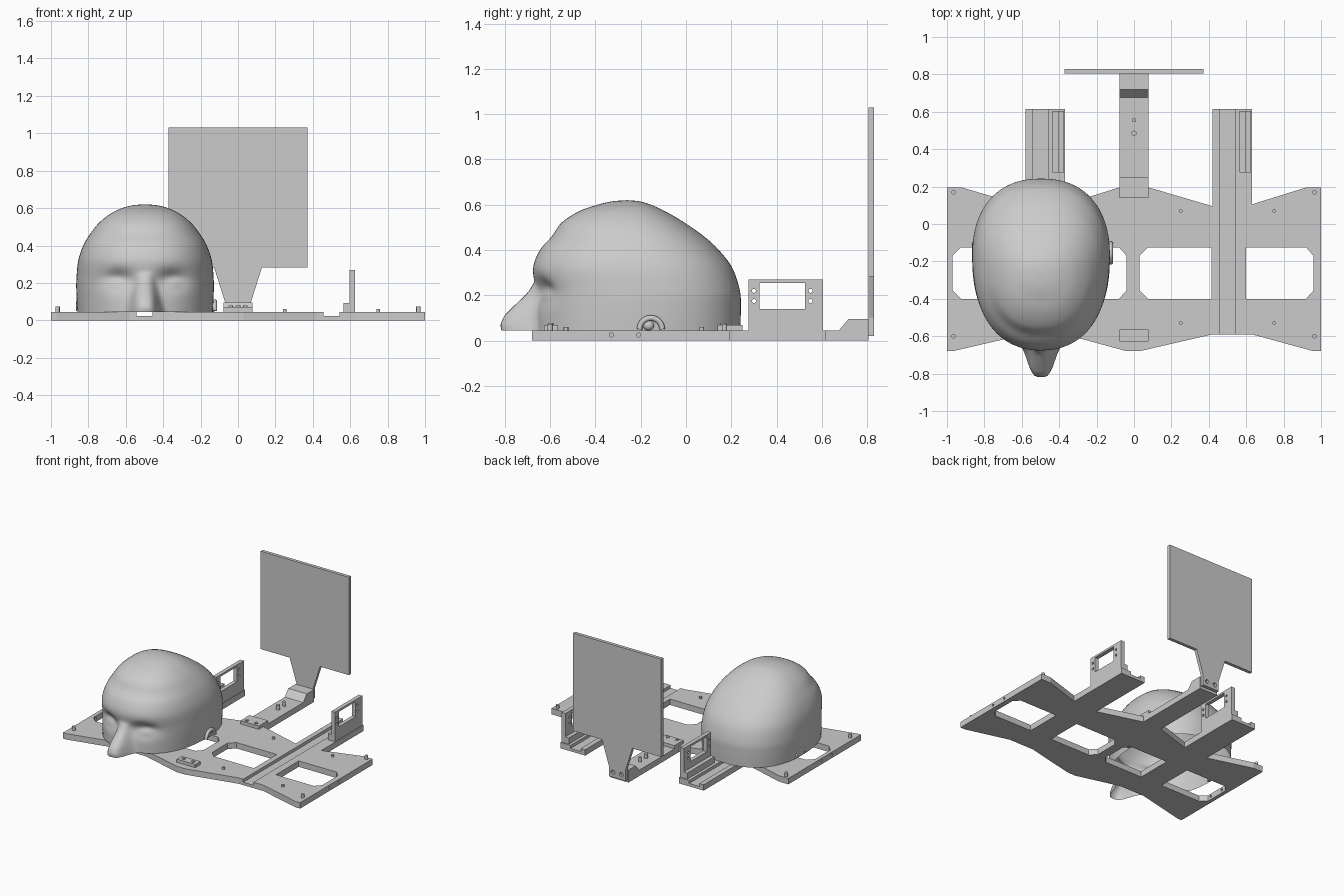
import bpy, bmesh, math
from mathutils import Matrix

if "Cube" in bpy.data.objects:
    bpy.data.objects.remove(bpy.data.objects["Cube"])


def to_object(name, bm):
    bmesh.ops.recalc_face_normals(bm, faces=bm.faces)
    me = bpy.data.meshes.new(name)
    bm.to_mesh(me)
    bm.free()
    ob = bpy.data.objects.new(name, me)
    bpy.context.collection.objects.link(ob)
    return ob


def prism(name, pts, axis, a, b):
    """Extrude a 2D outline along an axis from a to b."""
    put = {'x': lambda u, v, t: (t, u, v),
           'y': lambda u, v, t: (u, t, v),
           'z': lambda u, v, t: (u, v, t)}[axis]
    bm = bmesh.new()
    lo = [bm.verts.new(put(u, v, a)) for u, v in pts]
    hi = [bm.verts.new(put(u, v, b)) for u, v in pts]
    bm.faces.new(lo)
    bm.faces.new(hi)
    n = len(pts)
    for i in range(n):
        j = (i + 1) % n
        bm.faces.new((lo[i], lo[j], hi[j], hi[i]))
    return to_object(name, bm)


def rect(u0, v0, u1, v1):
    return [(u0, v0), (u1, v0), (u1, v1), (u0, v1)]


def disc(u, v, r, n=20):
    return [(u + r * math.cos(2 * math.pi * i / n), v + r * math.sin(2 * math.pi * i / n)) for i in range(n)]


def cut(ob, cutters):
    for c in cutters:
        m = ob.modifiers.new("cut", 'BOOLEAN')
        m.operation, m.solver, m.object = 'DIFFERENCE', 'EXACT', c
        bpy.context.view_layer.objects.active = ob
        bpy.ops.object.modifier_apply(modifier=m.name)
        bpy.data.objects.remove(c)


def smooth(ob, angle):
    bpy.ops.object.select_all(action='DESELECT')
    ob.select_set(True)
    bpy.context.view_layer.objects.active = ob
    bpy.ops.object.shade_smooth_by_angle(angle=math.radians(angle))


# base plate: two identical modules side by side, each with a rear rail
T = 0.045
top = [(0, .195), (.08, .195), (.42, .095), (.42, .615), (.63, .615), (.63, .105), (.92, .195)]
bottom = [(1, -.68), (.96, -.68), (.63, -.59), (.42, -.59), (.03, -.68)]
outline = [(x + d, y) for d in (-1, 0) for x, y in top] + [(1, .195)]
outline += [(x + d, y) for d in (0, -1) for x, y in bottom] + [(-1, -.68)]
plate = prism("base_plate", outline, 'z', 0, T)
cutters = []
for d in (-1, 0):
    inner = [(.03, -.17), (.075, -.125), (.415, -.125), (.415, -.4), (.075, -.4), (.03, -.355)]
    outer = [(.6, -.125), (.92, -.125), (.96, -.17), (.96, -.355), (.92, -.4), (.6, -.4)]
    for w in (inner, outer):
        cutters.append(prism("window_cut", [(x + d, y) for x, y in w], 'z', -.1, .2))
    cutters.append(prism("groove_cut", rect(.457 + d, .022, .543 + d, .2), 'y', -.8, .8))
for y in (-.33, -.21):
    for x in (-1, 1):
        cutters.append(prism("side_hole_cut", disc(y, .025, .009), 'x', x - .03, x + .03))
cut(plate, cutters)

# upright brackets on the rails
for d, side in ((-1, "left"), (0, "right")):
    br = prism("bracket_" + side, rect(.275, T, .605, .27), 'x', .595 + d, .625 + d)
    holes = [prism("opening_cut", rect(.325, .14, .525, .255), 'x', d, d + 1)]
    for y in (.3, .55):
        for z in (.175, .22):
            holes.append(prism("hole_cut", disc(y, z, .009), 'x', d, d + 1))
    cut(br, holes)
    prism("bracket_foot_" + side, rect(.565 + d, T, .595 + d, .092), 'y', .275, .605)

# pegs and screws
pegs = [(sx * x, y, .06, .01) for sx in (-1, 1) for x in (.25, .75) for y in (.07, -.53)]
pegs += [(sx * .965, y, .073, .012) for sx in (-1, 1) for y in (.17, -.6)]
pegs += [(sx * .04, y, .078, .012) for sx in (-1, 1) for y in (.165, -.597)]
pegs += [(0, .485, .08, .014), (0, .555, .08, .011)]
for x, y, z, r in pegs:
    smooth(prism("peg", disc(x, y, r, 16), 'z', T - .01, z), 40)

# front pad, rear arm and upright panel
prism("front_pad", rect(-.078, -.627, .078, -.565), 'z', T, .07)
arm = [(.14, T), (.14, .07), (.25, .07), (.25, T), (.675, T), (.718, .095),
       (.805, .095), (.805, 0), (.195, 0), (.195, T)]
prism("rear_arm", arm, 'x', -.078, .078)
half = [(.07, .02), (.07, .1), (.128, .283), (.372, .283), (.372, 1.03)]
panel = prism("upright_panel", half + [(-x, z) for x, z in reversed(half)], 'y', .805, .83)
cut(panel, [prism("hole_cut", disc(x, .058, .016), 'y', .812, .9) for x in (-.035, .035)])

# head shell: horizontal rings (height, front, back, half width), open underneath
CX = -.497
rows = [(.045, -.665, .24, .362), (.14, -.665, .242, .367), (.22, -.665, .238, .367),
        (.32, -.675, .205, .357), (.40, -.645, .145, .33), (.46, -.593, .08, .295),
        (.52, -.55, -.005, .247), (.57, -.475, -.09, .185), (.60, -.39, -.155, .122),
        (.615, -.325, -.205, .065), (.62, -.262, -.258, .002)]


def spline(i, t):
    p = [rows[min(max(i + k, 0), len(rows) - 1)] for k in (-1, 0, 1, 2)]
    return [.5 * (2 * b + (c - a) * t + (2 * a - 5 * b + 4 * c - d) * t * t
                  + (3 * b - a - 3 * c + d) * t ** 3) for a, b, c, d in zip(*p)]


def lerp_table(z, tab):
    for (z0, h0), (z1, h1) in zip(tab, tab[1:]):
        if z <= z1:
            t = max(0, (z - z0) / (z1 - z0))
            return h0 + (h1 - h0) * t
    return tab[-1][1]


def face_relief(x, z):
    """Forward push: nose out, eye sockets in, eyeballs slightly out."""
    g = lambda u, s: math.exp(-(u / s) ** 2)
    ax = abs(x)
    h = lerp_table(z, [(.045, .15), (.07, .155), (.11, .138), (.21, .038), (.26, 0)])
    nw = max(.03, .08 - .21 * (z - .045))
    nose = h * math.exp(-(ax / nw) ** 4)
    socket = .05 * g(ax - .145, .075) * g(z - .215, .05)
    eye = .024 * g(ax - .15, .05) * g(z - .2, .03)
    return nose - socket + eye


SEG, SUB, N = 192, 8, 2.3
bm = bmesh.new()
rings = []
for i in range(len(rows) - 1):
    for k in range(SUB + (i == len(rows) - 2)):
        z, yf, yb, w = spline(i, k / SUB)
        yc = yf + (yb - yf) * .54
        ring = []
        for s in range(SEG):
            a = 2 * math.pi * s / SEG
            c, sn = math.cos(a), math.sin(a)
            x = w * math.copysign(abs(c) ** (2 / N), c)
            v = math.copysign(abs(sn) ** (2 / N), sn)
            y = yc + v * ((yb - yc) if v > 0 else (yc - yf))
            if v < 0:
                y -= face_relief(x, z) * min(1, -v * 2)
            ring.append(bm.verts.new((CX + x, y, z)))
        rings.append(ring)
for r0, r1 in zip(rings, rings[1:]):
    for s in range(SEG):
        t = (s + 1) % SEG
        bm.faces.new((r0[s], r0[t], r1[t], r1[s]))
bm.faces.new(rings[-1])
smooth(to_object("head", bm), 60)

# ears: curved rim with a small inner lobe
for sx, out, side in ((1, .372, "right"), (-1, .355, "left")):
    cu = bpy.data.curves.new("ear_rim_" + side, 'CURVE')
    cu.dimensions = '3D'
    cu.bevel_depth, cu.bevel_resolution, cu.use_fill_caps = .013, 3, True
    sp = cu.splines.new('POLY')
    sp.points.add(14)
    for i, p in enumerate(sp.points):
        a = math.pi * i / 14
        p.co = (CX + sx * out, -.155 + .05 * math.cos(a), .05 + .05 * math.sin(a), 1)
    bpy.context.collection.objects.link(bpy.data.objects.new("ear_rim_" + side, cu))
    bm = bmesh.new()
    bmesh.ops.create_uvsphere(bm, u_segments=16, v_segments=10, radius=1)
    bm.transform(Matrix.Translation((CX + sx * (out - .01), -.165, .067)) @ Matrix.Diagonal((.018, .024, .022, 1)))
    smooth(to_object("ear_lobe_" + side, bm), 60)
